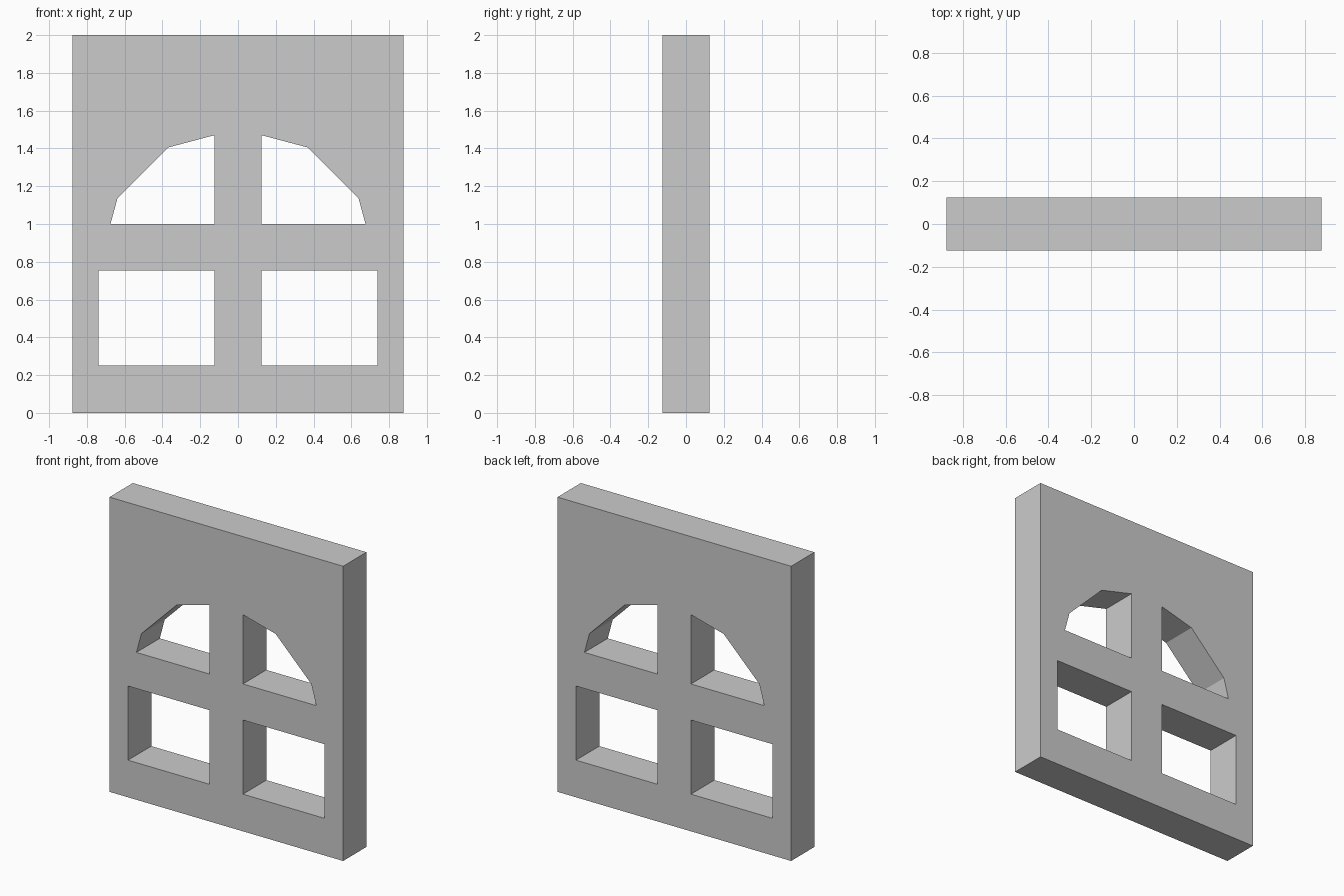
import bpy, bmesh
from math import radians
from mathutils import Matrix

if "Cube" in bpy.data.objects:
    bpy.data.objects.remove(bpy.data.objects["Cube"])

HALF_W, HEIGHT, HALF_D = 0.877, 2.0, 0.125

# Outlines in the front plane (x, z)
wall = [(-HALF_W, 0), (HALF_W, 0), (HALF_W, HEIGHT), (-HALF_W, HEIGHT)]
lower_pane = [(0.125, 0.252), (0.738, 0.252), (0.738, 0.755), (0.125, 0.755)]
arch_pane = [(0.125, 1.0), (0.675, 1.0), (0.638, 1.137), (0.37, 1.405), (0.125, 1.47)]


def mirrored(points):
    return [(-x, z) for x, z in reversed(points)]


# Filled profile with the four window openings, extruded to the wall depth
curve = bpy.data.curves.new("wall_profile", 'CURVE')
curve.dimensions = '2D'
curve.fill_mode = 'BOTH'
curve.extrude = HALF_D
for outline in (wall, lower_pane, mirrored(lower_pane), arch_pane, mirrored(arch_pane)):
    spline = curve.splines.new('POLY')
    spline.points.add(len(outline) - 1)
    for point, (x, z) in zip(spline.points, outline):
        point.co = (x, z, 0, 1)
    spline.use_cyclic_u = True

profile = bpy.data.objects.new("wall_profile", curve)
bpy.context.collection.objects.link(profile)
depsgraph = bpy.context.evaluated_depsgraph_get()
mesh = bpy.data.meshes.new_from_object(profile.evaluated_get(depsgraph))
bpy.data.objects.remove(profile)

# Stand the wall upright, weld it into one solid with flat faces
bm = bmesh.new()
bm.from_mesh(mesh)
bm.transform(Matrix.Rotation(radians(90), 4, 'X'))
bmesh.ops.remove_doubles(bm, verts=bm.verts, dist=0.0005)
bmesh.ops.recalc_face_normals(bm, faces=bm.faces)
for face in bm.faces:
    face.smooth = False
bm.to_mesh(mesh)
bm.free()

mesh.name = "window_wall"
bpy.context.collection.objects.link(bpy.data.objects.new("window_wall", mesh))
